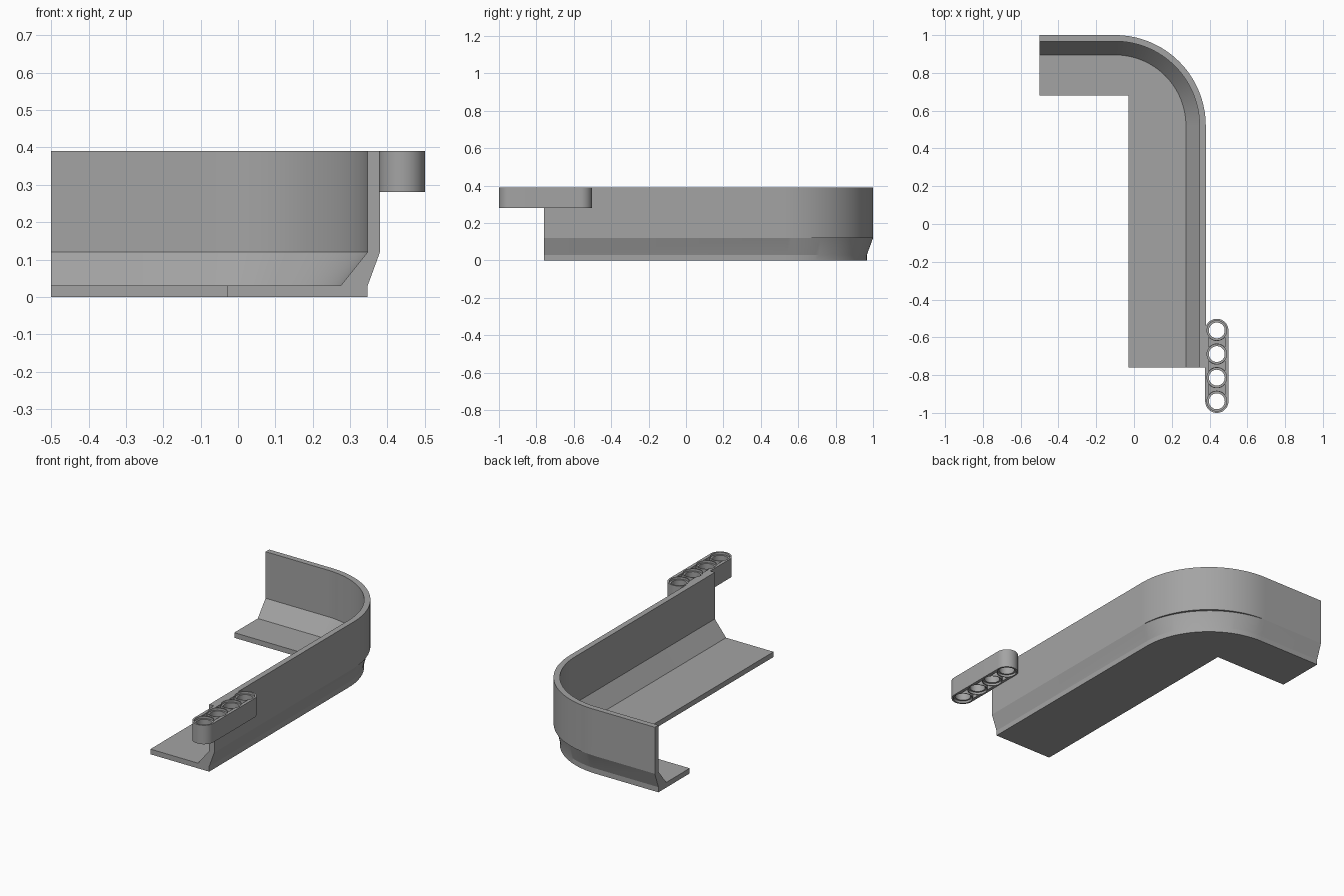
import bpy, bmesh
from math import sin, cos, pi, atan2, radians

cube = bpy.data.objects.get("Cube")
if cube:
    bpy.data.objects.remove(cube, do_unlink=True)

grey = bpy.data.materials.new("light grey")
grey.use_nodes = True
GREY = (0.37, 0.37, 0.37, 1)
grey.diffuse_color = GREY
grey.node_tree.nodes["Principled BSDF"].inputs["Base Color"].default_value = GREY


def finish(bm, name):
    bmesh.ops.recalc_face_normals(bm, faces=bm.faces)
    mesh = bpy.data.meshes.new(name)
    bm.to_mesh(mesh)
    bm.free()
    mesh.materials.append(grey)
    obj = bpy.data.objects.new(name, mesh)
    bpy.context.collection.objects.link(obj)
    return obj


def smooth(obj, angle):
    bpy.ops.object.select_all(action='DESELECT')
    obj.select_set(True)
    bpy.context.view_layer.objects.active = obj
    bpy.ops.object.shade_smooth_by_angle(angle=radians(angle))


def bridge(bm, loops, closed=False):
    """Skin a row of equal closed loops and cap the ends unless closed."""
    n = len(loops[0])
    pairs = list(zip(loops, loops[1:]))
    if closed:
        pairs.append((loops[-1], loops[0]))
    for a, b in pairs:
        for i in range(n):
            j = (i + 1) % n
            bm.faces.new((a[i], a[j], b[j], b[i]))
    if not closed:
        bm.faces.new(loops[0])
        bm.faces.new(loops[-1])


def prism(bm, outline, z0, z1):
    bridge(bm, [[bm.verts.new((x, y, z)) for x, y in outline] for z in (z0, z1)])


# Curved wall with sloped foot and floor, swept around the corner
CX, CY, RADIUS = -0.10, 0.52, 0.48
FLOOR_X, FLOOR_Y = 0.07, 0.16     # inner floor corner, from the arc centre
HEIGHT, KNEE, FLOOR, WALL, FOOT = 0.39, 0.12, 0.03, 0.033, 0.105


def section(bm, x, y, t, reach):
    step = 0.012 * sin(2 * t)     # small undercut around the corner
    profile = [(reach, 0), (RADIUS - WALL, 0), (RADIUS - WALL, FLOOR),
               (RADIUS - step, KNEE), (RADIUS, KNEE + 0.001), (RADIUS, HEIGHT),
               (RADIUS - WALL, HEIGHT), (RADIUS - WALL, KNEE),
               (RADIUS - FOOT, FLOOR), (reach, FLOOR)]
    return [bm.verts.new((x + r * cos(t), y + r * sin(t), z)) for r, z in profile]


bm = bmesh.new()
corner = atan2(FLOOR_Y, FLOOR_X)
angles = sorted([i * pi / 64 for i in range(33)] + [corner])
rings = [section(bm, CX, -0.76, 0, FLOOR_X)]
for t in angles:
    reach = FLOOR_X / cos(t) if t <= corner else FLOOR_Y / sin(t)
    rings.append(section(bm, CX, CY, t, reach))
rings.append(section(bm, -0.5, CY, pi / 2, FLOOR_Y))
bridge(bm, rings)
smooth(finish(bm, "curved_wall"), 15)

# Rounded beam with four holes
BX, BR, Z0, Z1 = 0.4385, 0.0615, 0.28, 0.39
PITCH = 0.125
holes = [-0.9385 + PITCH * i for i in range(4)]


def arc(y, r, start, end, n=24):
    steps = [radians(start + (end - start) * i / n) for i in range(n + 1)]
    return [(BX + r * cos(a), y + r * sin(a)) for a in steps]


bm = bmesh.new()
prism(bm, arc(holes[0], BR, 180, 360) + arc(holes[-1], BR, 0, 180), Z0, Z1)
beam = finish(bm, "hole_beam")

# Stepped hole cutters and the pockets between the holes
bm = bmesh.new()
BORE, RIM, RIM_DEPTH, POCKET = 0.042, 0.052, 0.013, 0.03
for y in holes:
    steps = [(RIM, Z0 - 0.01), (RIM, Z0 + RIM_DEPTH), (BORE, Z0 + RIM_DEPTH),
             (BORE, Z1 - RIM_DEPTH), (RIM, Z1 - RIM_DEPTH), (RIM, Z1 + 0.01)]
    bridge(bm, [[bm.verts.new((px, py, z)) for px, py in arc(y, r, 0, 360, 40)[:-1]]
                for r, z in steps])
for y in holes[:-1]:
    outline = arc(y, 0.056, 40, 140, 12) + arc(y + PITCH, 0.056, 220, 320, 12)
    prism(bm, outline, Z0 - 0.01, Z0 + POCKET)
    prism(bm, outline, Z1 - POCKET, Z1 + 0.01)
cutter = finish(bm, "beam_cutter")
cutter.hide_render = True

cut = beam.modifiers.new("holes", 'BOOLEAN')
cut.operation = 'DIFFERENCE'
cut.solver = 'EXACT'
cut.object = cutter
bpy.ops.object.select_all(action='DESELECT')
beam.select_set(True)
bpy.context.view_layer.objects.active = beam
bpy.ops.object.modifier_apply(modifier=cut.name)
bpy.data.objects.remove(cutter, do_unlink=True)
smooth(beam, 30)
